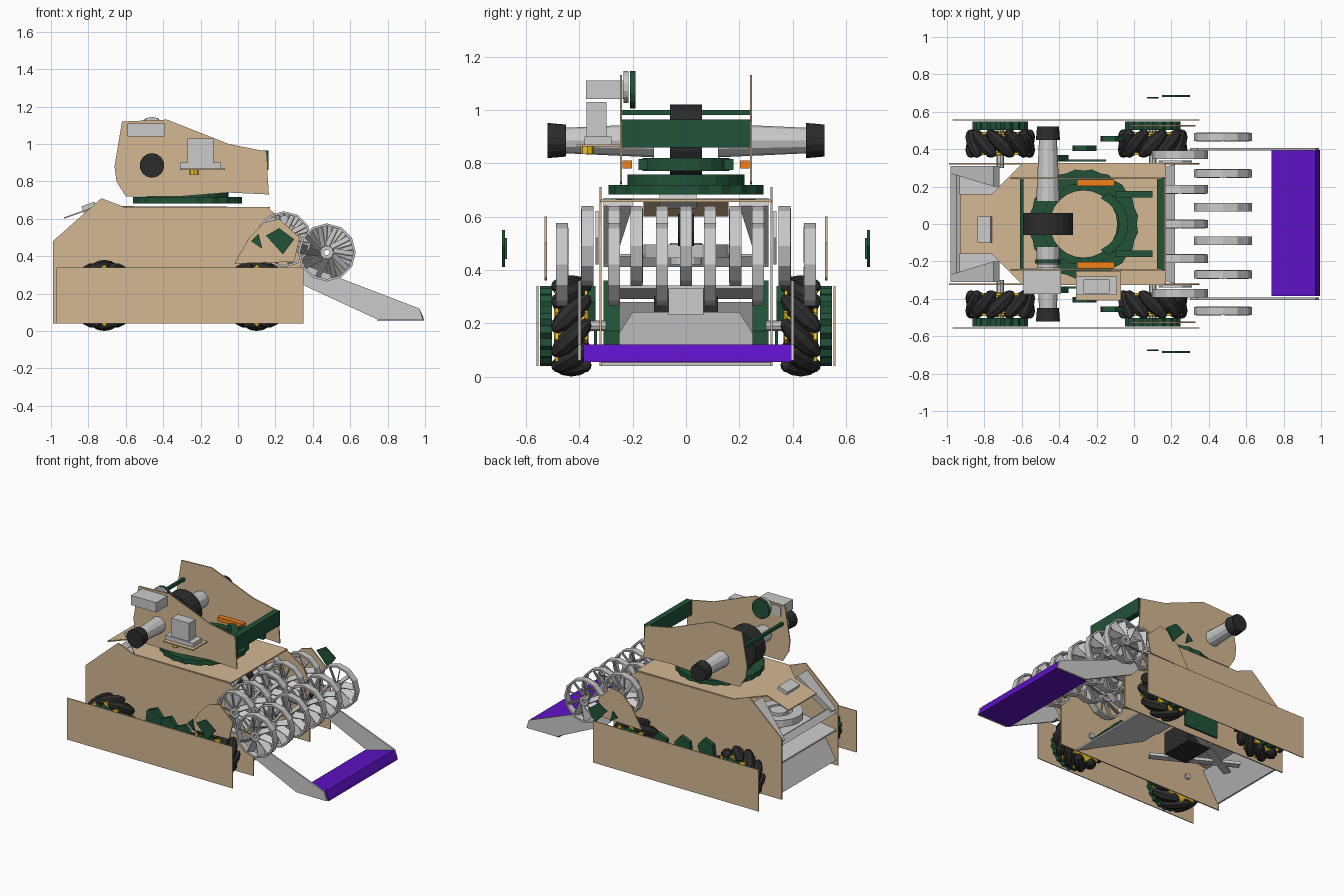
import bpy, bmesh
from math import pi, cos, sin
from mathutils import Matrix, Vector

if "Cube" in bpy.data.objects:
    bpy.data.objects.remove(bpy.data.objects["Cube"])

T, R = Matrix.Translation, Matrix.Rotation


def material(name, color):
    m = bpy.data.materials.new(name)
    m.diffuse_color = (*color, 1)
    m.use_nodes = True
    m.node_tree.nodes["Principled BSDF"].inputs["Base Color"].default_value = m.diffuse_color
    return m


TAN = material("tan", (0.66, 0.48, 0.29))
GREEN = material("green", (0.015, 0.085, 0.04))
BLACK = material("black", (0.025, 0.025, 0.025))
PURPLE = material("purple", (0.11, 0.006, 0.55))
YELLOW = material("yellow", (0.85, 0.53, 0.02))
ORANGE = material("orange", (0.9, 0.22, 0.01))


def finish(name, bm, mat=None):
    bmesh.ops.recalc_face_normals(bm, faces=bm.faces)
    me = bpy.data.meshes.new(name)
    bm.to_mesh(me)
    bm.free()
    if mat:
        me.materials.append(mat)
    ob = bpy.data.objects.new(name, me)
    bpy.context.collection.objects.link(ob)
    return ob


def add_box(bm, c, size, rot=Matrix()):
    bmesh.ops.create_cube(bm, size=1, matrix=T(c) @ rot @ Matrix.Diagonal((*size, 1)))


def add_cyl(bm, c, r, length, n=16, r2=None, axis='Y'):
    rot = R(-pi / 2, 4, 'X') if axis == 'Y' else Matrix()
    bmesh.ops.create_cone(bm, cap_ends=True, segments=n, radius1=r, radius2=r if r2 is None else r2,
                          depth=length, matrix=T(c) @ rot)


def add_slab(bm, pts, offset):
    lo = [bm.verts.new(p) for p in pts]
    hi = [bm.verts.new(Vector(p) + Vector(offset)) for p in pts]
    bm.faces.new(lo)
    bm.faces.new(hi[::-1])
    n = len(pts)
    for i in range(n):
        bm.faces.new((lo[i], lo[(i + 1) % n], hi[(i + 1) % n], hi[i]))


def add_ring(bm, c, ro, ri, width, n, axis='Y', tooth=0):
    rings = []
    for r, w in ((ro, -1), (ro, 1), (ri, 1), (ri, -1)):
        row = []
        for i in range(n):
            a = 2 * pi * i / n
            q = r + (tooth * (i % 2) if r == ro else 0)
            u, v, h = q * cos(a), q * sin(a), w * width / 2
            row.append(bm.verts.new(Vector(c) + Vector((u, h, v) if axis == 'Y' else (u, v, h))))
        rings.append(row)
    for k in range(4):
        a, b = rings[k], rings[(k + 1) % 4]
        for i in range(n):
            j = (i + 1) % n
            bm.faces.new((a[i], a[j], b[j], b[i]))


def box(name, c, size, mat=None, rot=Matrix()):
    bm = bmesh.new()
    add_box(bm, c, size, rot)
    return finish(name, bm, mat)


def cyl(name, c, r, length, mat=None, n=16, r2=None, axis='Y'):
    bm = bmesh.new()
    add_cyl(bm, c, r, length, n, r2, axis)
    return finish(name, bm, mat)


def slab(name, pts, offset, mat=None):
    bm = bmesh.new()
    add_slab(bm, pts, offset)
    return finish(name, bm, mat)


SIDES = ((-1, "right"), (1, "left"))


def side_plates(name, profile, y, t, mat=None):
    """The same x-z profile on both sides of the model."""
    for s, tag in SIDES:
        slab(f"{name}_{tag}", [(x, s * y, z) for x, z in profile], (0, -s * t, 0), mat)


# Hull: side walls, outer skirts, decks
side_plates("hull_side", [(-.99, .04), (-.99, .48), (-.73, .71), (-.6, .66), (.16, .655), (.3, .56),
                          (.34, .48), (.35, .34), (.35, .04)], .325, .008, TAN)
side_plates("skirt", [(-.97, .04), (-.97, .34), (.35, .34), (.35, .04)], .56, .006, TAN)
slab("top_deck", [(.17, -.32, .655), (.17, .32, .655), (-.6, .32, .655), (-.76, .16, .66),
                  (-.76, -.16, .66), (-.6, -.32, .655)], (0, 0, .008), TAN)
slab("rear_deck", [(-.76, -.16, .66), (-.76, .16, .66), (-.93, .16, .6), (-.93, -.16, .6)], (0, 0, .008), TAN)
box("rear_sensor", (-.795, -.03, .66), (.075, .14, .04), None, R(-.35, 4, 'Y'))
side_plates("side_pod", [(-.02, .36), (.06, .5), (.14, .58), (.22, .6), (.33, .5), (.3, .37)], .53, .008, TAN)

# Green guards beside the hull and outboard
side_plates("outer_guard", [(.15, .51), (.22, .55), (.3, .49), (.24, .41)], .69, .012, GREEN)
side_plates("small_guard", [(.07, .48), (.11, .52), (.13, .44)], .68, .008, GREEN)
for i, x in enumerate((-.42, -.27, -.12)):
    side_plates(f"drive_guard_{i}", [(x - .06, .22), (x - .05, .31), (x + .02, .34), (x + .07, .28), (x + .05, .21)],
                .37 + .05 * i, .03, GREEN)
side_plates("belt_plate", [(-.42, .08), (-.42, .2), (-.15, .2), (-.15, .08)], .345, .012, GREEN)

# Wheels: slanted rollers, yellow discs, green toothed pulley
for x in (-.715, .1):
    for s, side in SIDES:
        tag = ("rear_" if x < 0 else "front_") + side
        c = Vector((x, s * .43, .19))
        bm = bmesh.new()
        for i in range(10):
            m = T(c) @ R(i * pi / 5, 4, 'Y') @ T((0, 0, .148)) @ R(s * (1 if x < 0 else -1) * pi / 4, 4, 'Z')
            bmesh.ops.create_uvsphere(bm, u_segments=8, v_segments=6, radius=1,
                                      matrix=m @ R(pi / 2, 4, 'X') @ Matrix.Diagonal((.042, .042, .1, 1)))
        finish("wheel_rollers_" + tag, bm, BLACK)
        bm = bmesh.new()
        add_cyl(bm, c, .06, .13)
        for d in (-.055, .055):
            add_ring(bm, c + Vector((0, d, 0)), .135, .09, .012, 20, tooth=.03)
            for k in range(5):
                a = k * 2 * pi / 5
                add_box(bm, c + Vector((cos(a) * .075, d, -sin(a) * .075)), (.06, .012, .03), R(a, 4, 'Y'))
        finish("wheel_hub_" + tag, bm, YELLOW)
        bm = bmesh.new()
        add_ring(bm, c + Vector((0, s * .095, 0)), .138, .105, .045, 36, tooth=.012)
        finish("wheel_pulley_" + tag, bm, GREEN)
        cyl("wheel_axle_" + tag, c - Vector((0, s * .02, 0)), .02, .22, None, 8)


# Intake: rows of star wheels with thin rims and twisted blades
def star_row(tag, x, z, r, ys):
    for k, y in enumerate(ys):
        bm = bmesh.new()
        add_ring(bm, (x, y, z), r, r * .92, .045, 12)
        add_ring(bm, (x, y, z), .035, .015, .045, 10)
        for i in range(10):
            a = i * pi / 5 + .2 * k
            d = Vector((cos(a), 0, -sin(a))) * r * .58
            add_box(bm, Vector((x, y, z)) + d, (r * .72, .05, .006), R(a + .15, 4, 'Y') @ R(.5, 4, 'X'))
        finish(f"star_wheel_{tag}_{k}", bm)


star_row("front", .475, .42, .155, (-.465, -.27, -.09, .09, .27, .465))
star_row("middle", .245, .49, .15, (-.37, -.185, 0, .185, .37))
star_row("inner", .02, .49, .15, (-.27, -.09, .09, .27))
cyl("intake_motor", (.05, 0, .55), .06, .06, BLACK, 12)
side_plates("intake_hanger", [(.13, .5), (.15, .6), (.26, .62), (.31, .52), (.24, .42)], .34, .012)

# Intake arms and purple bumper
side_plates("intake_arm", [(.3, .3), (.34, .36), (.5, .3), (.97, .12), (.99, .06), (.75, .06), (.36, .24)], .405, .012)
slab("bumper", [(.735, -.385, .055), (.995, -.385, .055), (.99, -.385, .075), (.97, -.385, .12)],
     (0, .78, 0), PURPLE)

# Interior ramp, belly parts
slab("ramp", [(.22, -.32, .04), (.22, .32, .04), (-.25, .2, .23), (-.25, -.2, .23)], (0, 0, .012))
box("ramp_gearbox", (-.2, 0, .28), (.12, .13, .1))
side_plates("ramp_brace", [(.1, .12), (.1, .17), (-.1, .36), (-.2, .36)], .31, .06, GREEN)
box("battery", (-.45, 0, .22), (.18, .24, .16), BLACK)
for s, side in SIDES:
    box(f"belly_rail_{side}", (-.58, s * .08, .16), (.6, .05, .02), None, R(s * .5, 4, 'Z'))

# Rear: sloped frame, lower tray and fan
for s, side in SIDES:
    slab(f"rear_rail_{side}", [(-.98, s * .31, .45), (-.75, s * .31, .67), (-.75, s * .2, .67), (-.98, s * .27, .45)],
         (.03, 0, -.03))
slab("rear_sill", [(-.98, -.31, .42), (-.98, .31, .42), (-.95, .31, .46), (-.95, -.31, .46)], (.02, 0, -.01))
slab("rear_tray", [(-.98, -.31, .08), (-.98, .31, .08), (-.86, .31, .28), (-.86, -.31, .28)], (.012, 0, 0))
slab("rear_shelf", [(-.98, -.31, .29), (-.98, .31, .29), (-.72, .31, .33), (-.72, -.31, .33)], (0, 0, .012))
bm = bmesh.new()
add_ring(bm, (-.74, 0, .47), .16, .09, .05, 16, 'Z')
add_cyl(bm, (-.74, 0, .46), .06, .08, 12, axis='Z')
finish("rear_fan", bm)

# Turret: turntable ring, side plates, crossbars
bm = bmesh.new()
add_ring(bm, (-.27, 0, .7), .285, .22, .035, 40, 'Z', .01)
add_ring(bm, (-.27, 0, .735), .22, .18, .045, 24, 'Z')
finish("turntable", bm, GREEN)
side_plates("turret_side", [(-.62, 1.12), (-.38, 1.13), (-.05, 1.0), (.15, .96), (.165, .73), (-.05, .74),
                            (-.3, .72), (-.6, .72), (-.65, .8), (-.66, .88)], .248, .008, TAN)
box("front_crossbar", (.143, 0, .912), (.042, .485, .105), GREEN)
box("rear_crossbar", (-.6, 0, .99), (.02, .485, .02), GREEN)

# Curved feed chute under the turret front
inner, outer = [], []
for i in range(9):
    a = (i - 4) * .26
    inner.append((-.28 + .2 * cos(a), .16 * sin(a), .77))
    outer.append((-.25 + .22 * cos(a), .19 * sin(a), .77))
slab("feed_arc", outer + inner[::-1], (0, 0, .05), GREEN)
for s, side in SIDES:
    box(f"feed_arm_{side}", (0, s * .16, .795), (.2, .035, .04), GREEN)
    box(f"turret_servo_{side}", (-.205, s * .22, .795), (.2, .035, .03), ORANGE)
    # Side motors taper toward flared black end caps
    cyl(f"launcher_motor_{side}", (-.46, s * .285, .885), .063 if s > 0 else .048, .33, None, 12,
        .048 if s > 0 else .063)
    cyl(f"motor_cap_{side}", (-.46, s * .485, .885), .066, .07, BLACK, 14, .06)
cyl("flywheel", (-.46, 0, .885), .135, .12, BLACK, 20)

# Elevation motor and bracket
slab("motor_bracket", [(-.31, -.41, .862), (-.07, -.41, .862), (-.07, -.25, .862), (-.31, -.25, .862)],
     (0, 0, .008), TAN)
box("elevation_motor", (-.2, -.335, .965), (.14, .075, .13))
box("elevation_gearbox", (-.2, -.33, .885), (.22, .1, .03))
cyl("elevation_shaft", (-.235, -.37, .85), .025, .03, YELLOW, 8, axis='Z')

# Camera unit and drive discs
box("camera_box", (-.49, -.305, 1.075), (.2, .14, .07))
cyl("camera_disc", (-.46, -.225, 1.085), .06, .02, None, 14)
cyl("camera_gear", (-.46, -.2, 1.075), .07, .02, GREEN, 14)
